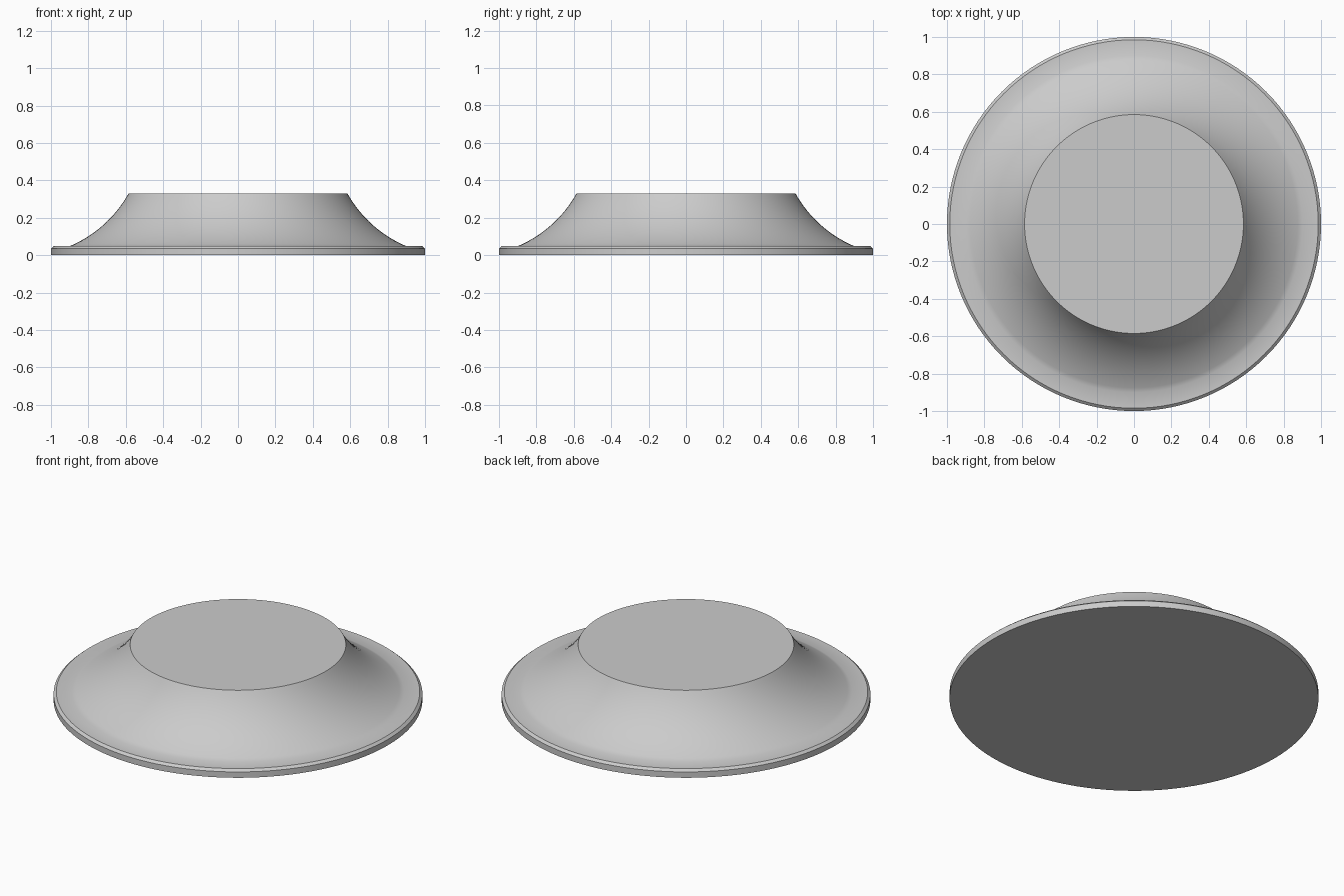
import bpy
import bmesh
from math import sin, cos, pi, radians, asin
from mathutils import Vector

cube = bpy.data.objects.get("Cube")
if cube:
    bpy.data.objects.remove(cube, do_unlink=True)

SEGMENTS = 128


def material(name, rgb):
    mat = bpy.data.materials.new(name)
    mat.use_nodes = True
    colour = (*rgb, 1)
    mat.diffuse_color = colour
    mat.node_tree.nodes["Principled BSDF"].inputs["Base Color"].default_value = colour
    return mat


def concave_arc(start, end, sweep, steps):
    """Points on an arc from start to end that bows inward and down."""
    a, b = Vector(start), Vector(end)
    chord = b - a
    radius = chord.length / (2 * sin(sweep / 2))
    side = Vector((-chord.y, chord.x)).normalized()
    if side.y > 0:
        side = -side
    along = chord.normalized()
    centre = (a + b) / 2 - side * radius * cos(sweep / 2)
    angles = [sweep * (i / steps - 0.5) for i in range(steps + 1)]
    return [tuple(centre + radius * (along * sin(t) + side * cos(t))) for t in angles]


def lathe(name, profile, mat):
    """Turn a radius/height profile around z, closed with flat caps."""
    bm = bmesh.new()
    rings = []
    for r, z in profile:
        rings.append([bm.verts.new((r * cos(2 * pi * i / SEGMENTS),
                                    r * sin(2 * pi * i / SEGMENTS), z))
                      for i in range(SEGMENTS)])
    for low, high in zip(rings, rings[1:]):
        for i in range(SEGMENTS):
            j = (i + 1) % SEGMENTS
            bm.faces.new((low[i], low[j], high[j], high[i]))
    bm.faces.new(rings[0][::-1])
    bm.faces.new(rings[-1])
    mesh = bpy.data.meshes.new(name)
    bm.to_mesh(mesh)
    bm.free()
    mesh.materials.append(mat)
    obj = bpy.data.objects.new(name, mesh)
    bpy.context.collection.objects.link(obj)
    bpy.ops.object.select_all(action="DESELECT")
    obj.select_set(True)
    bpy.context.view_layer.objects.active = obj
    bpy.ops.object.shade_smooth_by_angle(angle=radians(30))
    return obj


grey = material("light grey", (0.6, 0.6, 0.6))

# Chamfered rim, flat ledge, then a concave flare up to the flat top
rim = [(1, 0), (1, 0.035), (0.985, 0.048)]
flare = concave_arc((0.9, 0.048), (0.585, 0.33), radians(38), 16)
lathe("flared_base", rim + flare, grey)
